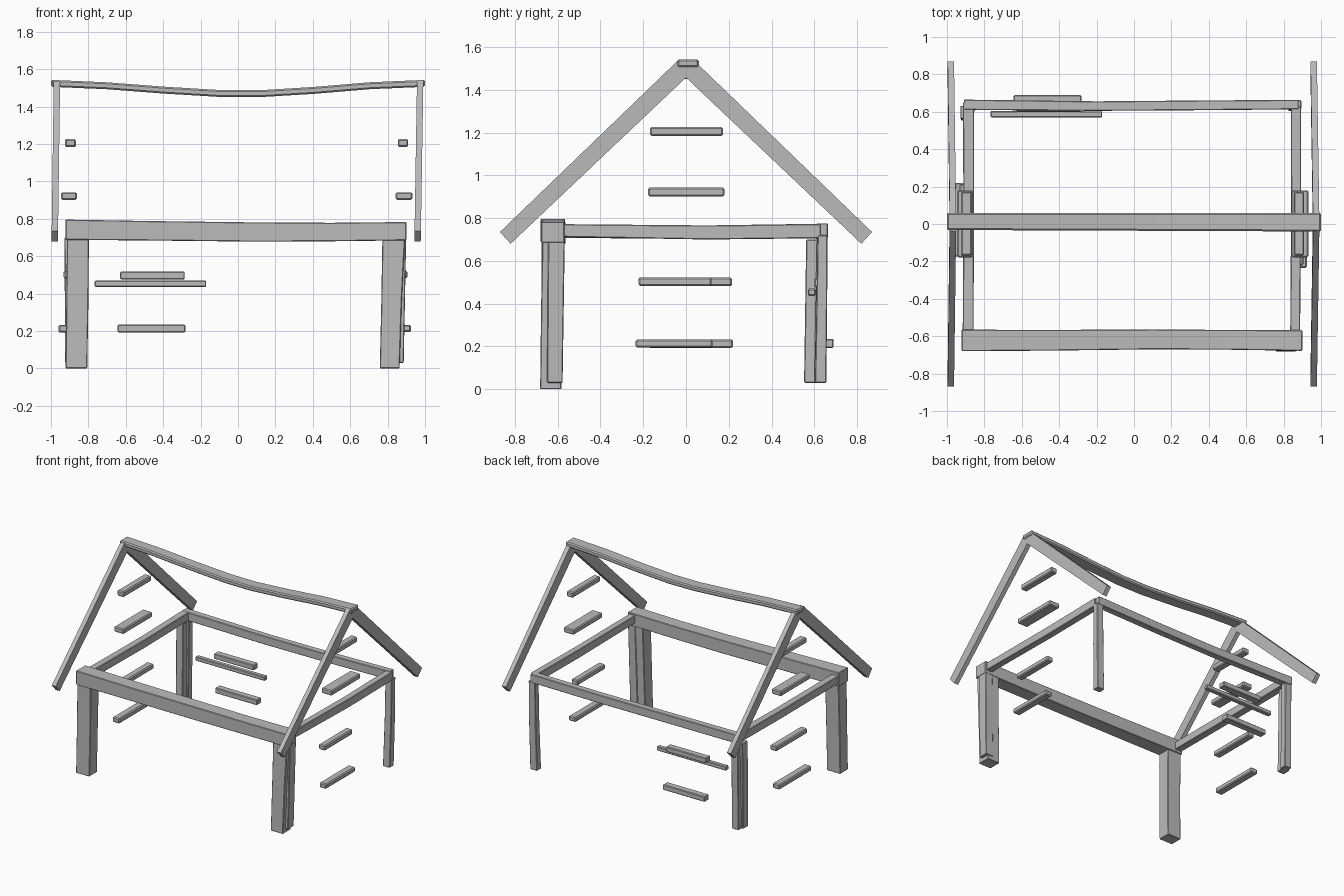
import bpy, bmesh

mat = bpy.data.materials.new("plain grey")
mat.diffuse_color = (0.5, 0.5, 0.5, 1)


def finish(name, bm, bevel=0.004):
    bmesh.ops.recalc_face_normals(bm, faces=bm.faces)
    me = bpy.data.meshes.new(name)
    bm.to_mesh(me)
    bm.free()
    me.materials.append(mat)
    ob = bpy.data.objects.new(name, me)
    bpy.context.collection.objects.link(ob)
    if bevel:
        m = ob.modifiers.new("worn edges", 'BEVEL')
        m.width = bevel
        m.segments = 1
        m.limit_method = 'ANGLE'
        m.angle_limit = 0.8
    return ob


def beam(name, axis, stations, bevel=0.004):
    """Loft rectangles (t, a0, a1, b0, b1) along an axis; a, b are the other axes in xyz order."""
    bm = bmesh.new()
    rings = []
    for t, a0, a1, b0, b1 in stations:
        ring = []
        for a, b in ((a0, b0), (a1, b0), (a1, b1), (a0, b1)):
            co = [a, b]
            co.insert('xyz'.index(axis), t)
            ring.append(bm.verts.new(co))
        rings.append(ring)
    for r, s in zip(rings, rings[1:]):
        for i in range(4):
            j = (i + 1) % 4
            bm.faces.new((r[i], r[j], s[j], s[i]))
    bm.faces.new(rings[0])
    bm.faces.new(rings[-1])
    return finish(name, bm, bevel)


# Front frame: heavy beam on two thick posts
beam("front_beam", 'x', [(-0.922, -0.68, -0.565, 0.688, 0.796),
                         (-0.45, -0.677, -0.566, 0.684, 0.788),
                         (0.1, -0.67, -0.564, 0.678, 0.781),
                         (0.5, -0.672, -0.566, 0.68, 0.779),
                         (0.9, -0.678, -0.568, 0.685, 0.783)])
beam("front_left_post", 'z', [(0, -0.922, -0.806, -0.68, -0.583),
                              (0.35, -0.918, -0.8, -0.676, -0.58),
                              (0.7, -0.914, -0.797, -0.675, -0.572)])
beam("front_right_post", 'z', [(0, 0.758, 0.864, -0.682, -0.583),
                               (0.35, 0.766, 0.875, -0.678, -0.578),
                               (0.7, 0.772, 0.893, -0.672, -0.57)])

# Lighter posts of the side and rear frames
beam("front_right_side_post", 'z', [(0.03, 0.82, 0.886, -0.65, -0.577),
                                    (0.69, 0.835, 0.899, -0.645, -0.567)])
beam("rear_right_post", 'z', [(0.03, 0.825, 0.885, 0.603, 0.656),
                              (0.4, 0.835, 0.893, 0.61, 0.66),
                              (0.72, 0.838, 0.895, 0.615, 0.662)])
beam("rear_left_post", 'z', [(0.03, -0.91, -0.852, 0.6, 0.653),
                             (0.72, -0.908, -0.85, 0.612, 0.66)])
beam("rear_left_side_post", 'z', [(0.03, -0.924, -0.865, 0.552, 0.615),
                                  (0.7, -0.928, -0.868, 0.562, 0.632)])

# Thin top beams on the sides and rear
beam("left_beam", 'y', [(-0.6, -0.916, -0.858, 0.708, 0.77),
                        (0.1, -0.912, -0.855, 0.702, 0.766),
                        (0.65, -0.915, -0.855, 0.71, 0.774)])
beam("right_beam", 'y', [(-0.6, 0.835, 0.888, 0.712, 0.772),
                         (0.1, 0.84, 0.893, 0.7, 0.766),
                         (0.63, 0.838, 0.893, 0.706, 0.773)])
beam("rear_beam", 'x', [(-0.91, 0.61, 0.665, 0.708, 0.775),
                        (-0.2, 0.605, 0.656, 0.702, 0.768),
                        (0.3, 0.608, 0.66, 0.703, 0.768),
                        (0.88, 0.613, 0.664, 0.71, 0.776)])

# Sagging ridge pole
sag = [(-1, 1.543), (-0.7, 1.53), (-0.4, 1.507), (-0.1, 1.489),
       (0.12, 1.488), (0.4, 1.505), (0.7, 1.53), (1, 1.543)]
beam("ridge_beam", 'x', [(x, -0.036 - 0.004 * x, 0.06, z - 0.037, z) for x, z in sag], 0.008)

# Rafter pairs at each gable: sloped boards that lean slightly
for side, foot, top, thick in (("left", -0.997, -0.985, 0.034), ("right", 0.943, 0.957, 0.034)):
    for part, s in (("front", -1), ("rear", 1)):
        prof = [(0.87, 0.735), (0.82, 0.68), (0.0, 1.457), (0.0, 1.535), (0.04, 1.535)]
        bm = bmesh.new()
        rings = []
        for dx in (0, thick):
            rings.append([bm.verts.new((foot + (top - foot) * (z - 0.68) / 0.86 + dx, s * y, z))
                          for y, z in prof])
        for i in range(5):
            j = (i + 1) % 5
            bm.faces.new((rings[0][i], rings[0][j], rings[1][j], rings[1][i]))
        bm.faces.new(rings[0])
        bm.faces.new(rings[1])
        finish(f"{side}_{part}_rafter", bm, 0)

# Loose short planks on the sides, in the gables and at the rear
side_planks = [
    ("left_low_plank", -0.96, -0.9, -0.175, 0.22, 0.193, 0.233),
    ("left_mid_plank", -0.932, -0.875, -0.165, 0.215, 0.482, 0.522),
    ("right_low_plank", 0.865, 0.924, -0.235, 0.125, 0.195, 0.233),
    ("right_mid_plank", 0.85, 0.905, -0.222, 0.12, 0.483, 0.523),
    ("left_gable_low_plank", -0.946, -0.862, -0.178, 0.18, 0.902, 0.942),
    ("left_gable_high_plank", -0.925, -0.867, -0.168, 0.172, 1.184, 1.226),
    ("right_gable_low_plank", 0.842, 0.932, -0.178, 0.18, 0.902, 0.942),
    ("right_gable_high_plank", 0.855, 0.91, -0.168, 0.172, 1.184, 1.226),
]
for name, x0, x1, y0, y1, z0, z1 in side_planks:
    beam(name, 'y', [(y0, x0, x1, z0, z1), (y1, x0, x1, z0, z1)], 0.007)

rear_planks = [
    ("rear_low_plank", -0.643, -0.282, 0.635, 0.69, 0.193, 0.235),
    ("rear_long_plank", -0.767, -0.17, 0.57, 0.605, 0.437, 0.47),
    ("rear_mid_plank", -0.63, -0.285, 0.6, 0.655, 0.477, 0.518),
]
for name, x0, x1, y0, y1, z0, z1 in rear_planks:
    beam(name, 'x', [(x0, y0, y1, z0, z1), (x1, y0, y1, z0, z1)], 0.005)
